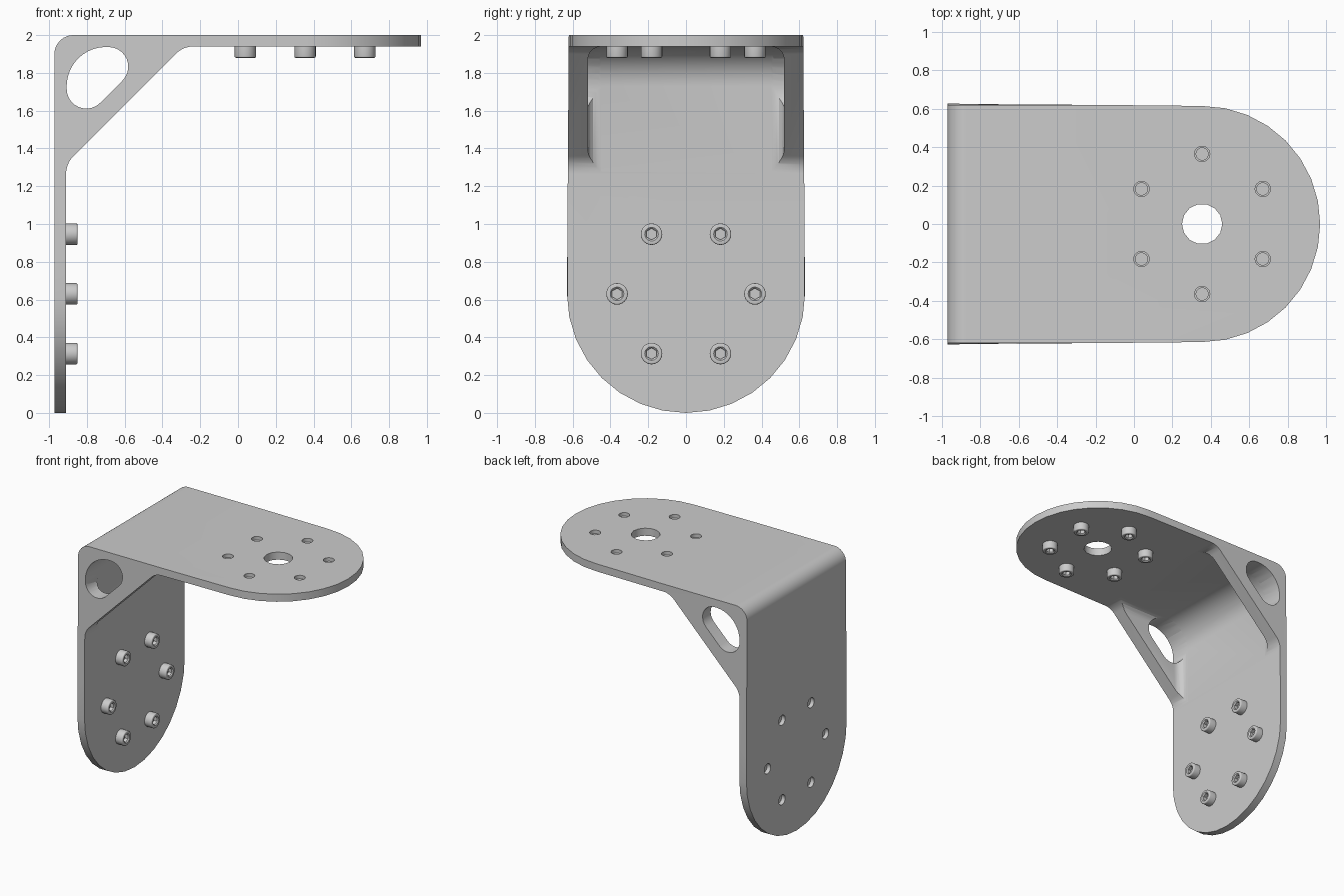
import bpy, bmesh
from math import pi, sin, cos, radians
from mathutils import Matrix, Vector

cube = bpy.data.objects.get("Cube")
if cube:
    bpy.data.objects.remove(cube, do_unlink=True)

SHADE = (0.6, 0.6, 0.6, 1)
grey = bpy.data.materials.new("plain_grey")
grey.use_nodes = True
grey.diffuse_color = SHADE
grey.node_tree.nodes["Principled BSDF"].inputs["Base Color"].default_value = SHADE

# Main sizes
LEFT, WALL, UNDER, TOP = -0.972, -0.91, 1.94, 2.0
TOP_X, BACK_Z = 0.355, 0.63      # centres of the rounded ends
BOLT_R = 0.365


def arc(cx, cy, r, a0, a1, n):
    angles = [radians(a0 + (a1 - a0) * i / n) for i in range(n + 1)]
    return [(cx + r * cos(a), cy + r * sin(a)) for a in angles]


def rounded(corners, n=8):
    """Polygon from (x, y, radius) corners."""
    out = []
    for i, (x, y, r) in enumerate(corners):
        p = Vector((x, y))
        if not r:
            out.append((x, y))
            continue
        u = (Vector(corners[i - 1][:2]) - p).normalized()
        v = (Vector(corners[(i + 1) % len(corners)][:2]) - p).normalized()
        half = u.angle(v) / 2
        to_centre = (u + v).normalized() * (r / sin(half))
        reach = r * cos(half) / sin(half)
        start = (u * reach - to_centre).normalized()
        end = (v * reach - to_centre).normalized()
        for k in range(n + 1):
            d = start.lerp(end, k / n).normalized()
            out.append(tuple(p + to_centre + d * r))
    return out


def finish(bm, name):
    bmesh.ops.recalc_face_normals(bm, faces=bm.faces)
    mesh = bpy.data.meshes.new(name)
    bm.to_mesh(mesh)
    bm.free()
    mesh.materials.append(grey)
    ob = bpy.data.objects.new(name, mesh)
    bpy.context.collection.objects.link(ob)
    return ob


def prism(name, pts, axis, lo, hi, bevel=0):
    """Extrude a 2D outline along an axis, optionally rounding the cap edges."""
    place = {"x": lambda a, b, d: (d, a, b),
             "y": lambda a, b, d: (a, d, b),
             "z": lambda a, b, d: (a, b, d)}[axis]
    bm = bmesh.new()
    rings = [[bm.verts.new(place(a, b, d)) for a, b in pts] for d in (lo, hi)]
    caps = [bm.faces.new(ring) for ring in rings]
    n = len(pts)
    for i in range(n):
        j = (i + 1) % n
        bm.faces.new((rings[0][i], rings[0][j], rings[1][j], rings[1][i]))
    bmesh.ops.recalc_face_normals(bm, faces=bm.faces)
    if bevel:
        bmesh.ops.bevel(bm, geom=[e for c in caps for e in c.edges], offset=bevel,
                        segments=5, profile=0.5, affect="EDGES")
    return finish(bm, name)


def select(ob):
    bpy.ops.object.select_all(action="DESELECT")
    ob.select_set(True)
    bpy.context.view_layer.objects.active = ob


def boolean(ob, tool, operation):
    mod = ob.modifiers.new("cut", "BOOLEAN")
    mod.operation, mod.solver, mod.object = operation, "EXACT", tool
    select(ob)
    bpy.context.view_layer.update()
    bpy.ops.object.modifier_apply(modifier=mod.name)
    bpy.data.objects.remove(tool, do_unlink=True)


# Side outline: two plates joined by a diagonal gusset
side = rounded([(LEFT, -0.1, 0), (WALL, -0.1, 0), (WALL, 1.32, 0.13), (-0.29, UNDER, 0.13),
                (1.2, UNDER, 0), (1.2, TOP, 0), (LEFT, TOP, 0.1)])
bracket = prism("bracket", side, "y", -0.8, 0.8)

# Rounded plate ends
top_plan = [(-1.1, -0.63)] + arc(TOP_X, 0, 0.615, -90, 90, 16) + [(-1.1, 0.63)]
boolean(bracket, prism("top_plan", top_plan, "z", -0.5, 2.5), "INTERSECT")
back_plan = [(-0.62, 2.1)] + arc(0, BACK_Z, 0.63, 180, 360, 16) + [(0.62, 2.1)]
boolean(bracket, prism("back_plan", back_plan, "x", -1.5, 1.5), "INTERSECT")

# Space between the gussets, with soft inner corners
e = 0.0005
cavity = rounded([(WALL + e, 1.1, 0), (0, 1.1, 0), (0, UNDER - e, 0), (WALL + e, UNDER - e, 0.21)])
boolean(bracket, prism("cavity", cavity, "y", -0.52, 0.52, 0.07), "DIFFERENCE")

# Window through both gussets
window = (arc(-0.685, 1.833, 0.104, -45, 90, 10) + arc(-0.70, 1.73, 0.207, 92, 178, 10)
          + arc(-0.803, 1.715, 0.104, 180, 315, 10))
boolean(bracket, prism("window", window, "y", -1, 1), "DIFFERENCE")

# Centre hole and bolt holes
boolean(bracket, prism("centre_hole", arc(TOP_X, 0, 0.105, 0, 360 - 360 / 14, 13), "z", 1.8, 2.2),
        "DIFFERENCE")
offsets = [(BOLT_R * sin(k * pi / 3 + pi / 2), BOLT_R * cos(k * pi / 3 + pi / 2)) for k in range(6)]
for across, along in offsets:
    hole = arc(TOP_X + along, across, 0.04, 0, 345, 23)
    boolean(bracket, prism("hole", hole, "z", 1.8, 2.2), "DIFFERENCE")
    hole = arc(across, BACK_Z + along, 0.04, 0, 345, 23)
    boolean(bracket, prism("hole", hole, "x", -1.2, -0.8), "DIFFERENCE")

# Socket-head screw: turned profile of (radius, height, hexagonal)
SCREW = [(0.034, -0.035, 0), (0.034, 0, 0), (0.057, 0, 0), (0.057, 0.053, 0), (0.056, 0.0565, 0),
         (0.0535, 0.059, 0), (0.05, 0.06, 0), (0.036, 0.06, 0), (0.026, 0.052, 1),
         (0.026, 0.025, 1)]


def screw(name, matrix):
    bm = bmesh.new()
    rings = []
    for r, h, hexagonal in SCREW:
        ring = []
        for i in range(24):
            a = 2 * pi * i / 24
            q = r / cos(a % (pi / 3) - pi / 6) if hexagonal else r
            ring.append(bm.verts.new((q * cos(a), q * sin(a), h)))
        rings.append(ring)
    for low, high in zip(rings, rings[1:]):
        for i in range(24):
            j = (i + 1) % 24
            bm.faces.new((low[i], low[j], high[j], high[i]))
    bm.faces.new(rings[0])
    bm.faces.new(rings[-1])
    bm.transform(matrix)
    return finish(bm, name)


parts = [bracket]
for k, (across, along) in enumerate(offsets, 1):
    down = Matrix.Translation((TOP_X + along, across, UNDER)) @ Matrix.Rotation(pi, 4, "X")
    out = Matrix.Translation((WALL, across, BACK_Z + along)) @ Matrix.Rotation(pi / 2, 4, "Y")
    parts += [screw(f"top_screw_{k}", down), screw(f"back_screw_{k}", out)]

for ob in parts:
    select(ob)
    bpy.ops.object.shade_smooth_by_angle(angle=radians(35))
